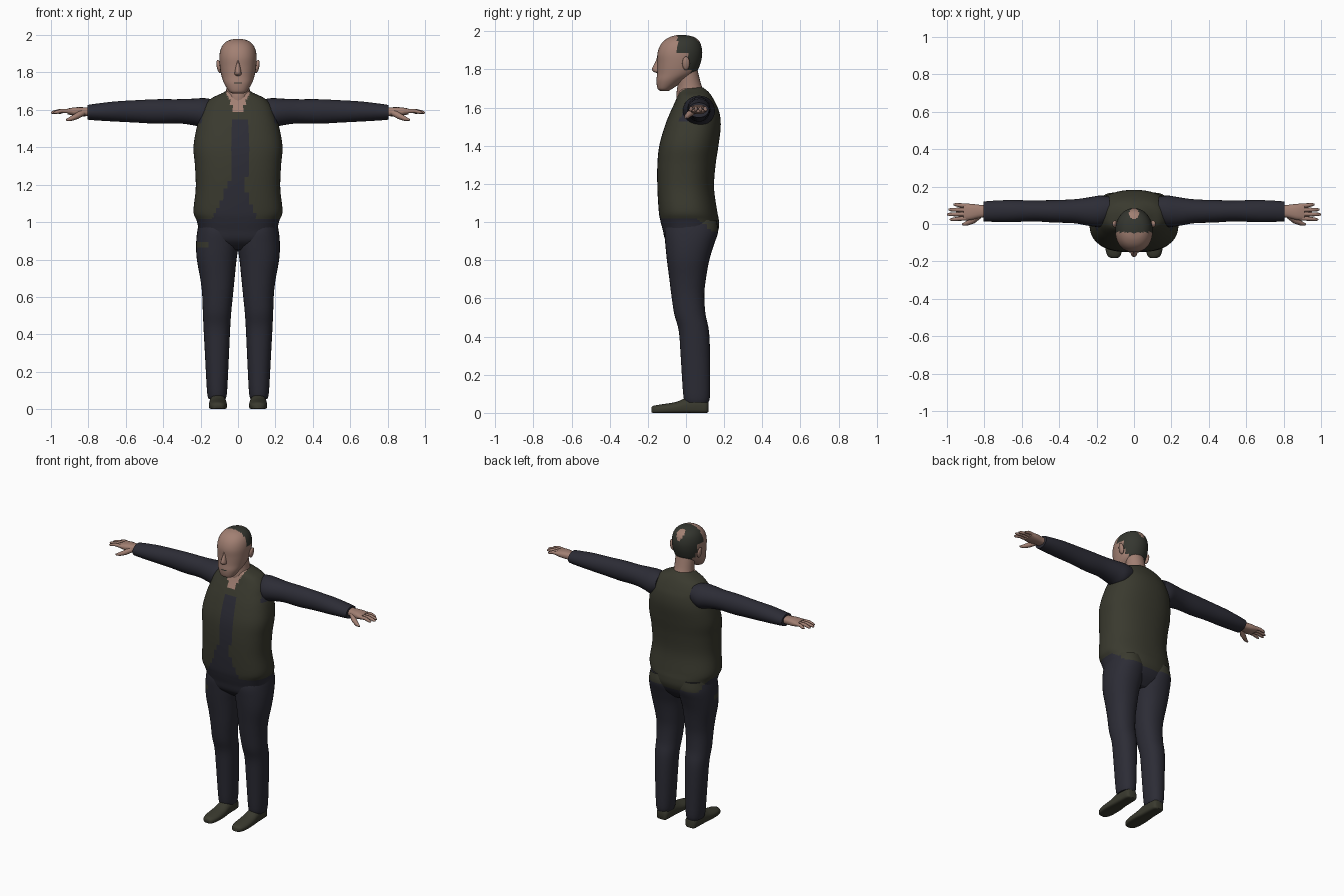
import bpy, bmesh, math
from mathutils import Vector


def material(name, rgb):
    m = bpy.data.materials.new(name)
    m.diffuse_color = (*rgb, 1)
    return m


SKIN, VEST, NAVY, HAIR = range(4)
MATS = [material("skin", (0.36, 0.215, 0.17)), material("vest_olive", (0.042, 0.042, 0.028)),
        material("navy_cloth", (0.025, 0.025, 0.036)), material("dark_hair", (0.035, 0.037, 0.029))]


def smooth_rings(rings, sub):
    # Catmull-Rom interpolation between the key sections
    out, n = [], len(rings)
    for i in range(n - 1):
        a, b, c, d = (rings[max(0, min(n - 1, i + k))] for k in (-1, 0, 1, 2))
        for s in range(sub):
            t = s / sub
            out.append([0.5 * (2 * q + (r - p) * t + (2 * p - 5 * q + 4 * r - w) * t * t
                               + (3 * q - p - 3 * r + w) * t ** 3) for p, q, r, w in zip(a, b, c, d)])
    return out + [list(rings[-1])]


def finish(bm, name, color):
    bmesh.ops.recalc_face_normals(bm, faces=bm.faces[:])
    for f in bm.faces:
        f.material_index = color(f.calc_center_median()) if callable(color) else color
        f.smooth = True
    me = bpy.data.meshes.new(name)
    bm.to_mesh(me)
    bm.free()
    ob = bpy.data.objects.new(name, me)
    for m in MATS:
        me.materials.append(m)
    bpy.context.collection.objects.link(ob)
    bpy.ops.object.select_all(action='DESELECT')
    ob.select_set(True)
    bpy.context.view_layer.objects.active = ob
    bpy.ops.object.shade_smooth_by_angle(angle=math.radians(50))
    return ob


def loft(name, rings, axis, color, seg=24, sub=4, side=1, front_n=2.0, back_n=2.0):
    # each ring: position along axis, then min and max of the two other axes
    bm = bmesh.new()
    loops = []
    for t, a0, a1, b0, b1 in smooth_rings(rings, sub):
        loop = []
        for k in range(seg):
            ang = 2 * math.pi * k / seg
            c, s = math.cos(ang), math.sin(ang)
            e = 2 / (front_n if s < 0 else back_n)
            a = (a0 + a1) / 2 + (a1 - a0) / 2 * math.copysign(abs(c) ** e, c)
            b = (b0 + b1) / 2 + (b1 - b0) / 2 * math.copysign(abs(s) ** e, s)
            p = {'X': (t, a, b), 'Y': (a, t, b), 'Z': (a, b, t)}[axis]
            loop.append(bm.verts.new((p[0] * side, p[1], p[2])))
        loops.append(loop)
    for l0, l1 in zip(loops, loops[1:]):
        for k in range(seg):
            j = (k + 1) % seg
            bm.faces.new((l0[k], l0[j], l1[j], l1[k]))
    bm.faces.new(loops[0])
    bm.faces.new(loops[-1])
    return finish(bm, name, color)


def sym(rows):
    # (z, half width, front, back) to full ring
    return [(z, -w, w, f, b) for z, w, f, b in rows]


def hem(p):
    # lower edge of the vest dips at the back
    return 1.015 - 0.07 * max(0, min(1, (p.y - 0.06) / 0.09))


def torso_color(p):
    x, z = p.x, p.z
    if p.y < 0.02:
        if z > 1.58 and abs(x) < 0.012 + 0.45 * (z - 1.58):
            return SKIN
        if 1.25 < z < 1.545 and -0.035 < x < 0.05:
            return NAVY
        if z <= 1.25:
            d = max(0, 1.22 - z)
            if -0.045 - 0.45 * d < x < 0.025 + 0.38 * d:
                return NAVY
    if z > 1.53 and abs(x) > 0.165 + 0.25 * (1.66 - z):
        return NAVY
    return VEST if z > hem(p) else NAVY


# Torso with waistcoat, shirt strip and open collar
loft("torso", sym([
    (0.85, 0.15, -0.05, 0.09), (0.90, 0.205, -0.105, 0.14), (0.96, 0.21, -0.122, 0.17),
    (1.01, 0.222, -0.135, 0.172), (1.06, 0.238, -0.143, 0.163), (1.18, 0.226, -0.15, 0.147),
    (1.30, 0.23, -0.15, 0.155), (1.40, 0.238, -0.14, 0.17), (1.50, 0.222, -0.112, 0.182),
    (1.57, 0.20, -0.085, 0.176), (1.62, 0.18, -0.062, 0.157), (1.66, 0.145, -0.045, 0.135),
    (1.685, 0.095, -0.035, 0.115), (1.705, 0.055, -0.025, 0.09)]),
    'Z', torso_color, seg=80, sub=6, front_n=2.7, back_n=2.2)

# Neck
loft("neck", sym([(1.60, 0.06, -0.045, 0.10), (1.67, 0.066, -0.05, 0.10),
                  (1.72, 0.062, -0.045, 0.08), (1.80, 0.062, -0.05, 0.06)]), 'Z', SKIN)


def head_color(p):
    if p.y < -0.1 and abs(p.x) < 0.02 and 1.738 < p.z < 1.748:
        return HAIR                               # mouth line
    if (p.x ** 2 + (p.y - 0.055) ** 2) < 0.027 ** 2 and p.z > 1.88:
        return SKIN                               # bald spot
    if p.y > -0.045 and p.z > 1.885 or p.y > 0.012 and p.z > 1.80 or p.y > 0.025 and p.z > 1.77:
        return HAIR
    return SKIN


# Head
loft("head", sym([
    (1.688, 0.03, -0.135, -0.09), (1.70, 0.048, -0.149, -0.07), (1.74, 0.073, -0.155, -0.01),
    (1.78, 0.088, -0.151, 0.05), (1.83, 0.097, -0.15, 0.075), (1.88, 0.10, -0.15, 0.085),
    (1.92, 0.094, -0.138, 0.081), (1.95, 0.079, -0.116, 0.068), (1.97, 0.054, -0.085, 0.042),
    (1.98, 0.018, -0.05, 0.0)]), 'Z', head_color, seg=48, sub=6, front_n=2.2)

# Nose
loft("nose", sym([(1.782, 0.008, -0.155, -0.13), (1.79, 0.019, -0.173, -0.12),
                  (1.805, 0.017, -0.178, -0.12), (1.84, 0.011, -0.16, -0.12),
                  (1.87, 0.006, -0.15, -0.12)]), 'Z', SKIN, seg=12, sub=2)


def limb_tube(name, points, radii, side, color=SKIN, seg=8):
    # round tapered tube through points, used for fingers
    bm = bmesh.new()
    loops = []
    pts = [Vector((p[0] * side, p[1], p[2])) for p in points]
    for i, p in enumerate(pts):
        d = (pts[min(i + 1, len(pts) - 1)] - pts[max(i - 1, 0)]).normalized()
        u = d.cross(Vector((0, 0, 1))).normalized()
        v = d.cross(u)
        loops.append([bm.verts.new(p + radii[i] * (u * math.cos(2 * math.pi * k / seg)
                      + v * math.sin(2 * math.pi * k / seg))) for k in range(seg)])
    for l0, l1 in zip(loops, loops[1:]):
        for k in range(seg):
            bm.faces.new((l0[k], l0[(k + 1) % seg], l1[(k + 1) % seg], l1[k]))
    bm.faces.new(loops[0])
    bm.faces.new(loops[-1])
    finish(bm, name, color)


def leg_color(p):
    if p.x < -0.165 and p.y < 0.02 and 0.87 < p.z < 0.9:
        return VEST                               # small pocket patch
    return VEST if p.z > hem(p) else NAVY


for side, tag in ((-1, "right"), (1, "left")):
    # Ear
    bm = bmesh.new()
    bmesh.ops.create_uvsphere(bm, u_segments=12, v_segments=8, radius=1)
    for v in bm.verts:
        v.co = Vector((side * (0.102 + 0.012 * v.co.x + 0.006 * v.co.z),
                       0.0 + 0.02 * v.co.y, 1.832 + 0.036 * v.co.z))
    finish(bm, tag + "_ear", SKIN)

    # Trouser leg
    loft(tag + "_trouser_leg", [
        (0.055, 0.066, 0.158, -0.005, 0.118), (0.10, 0.058, 0.166, -0.015, 0.126),
        (0.30, 0.048, 0.177, -0.028, 0.126), (0.43, 0.042, 0.184, -0.038, 0.12),
        (0.52, 0.036, 0.188, -0.062, 0.102), (0.62, 0.026, 0.192, -0.077, 0.096),
        (0.70, 0.018, 0.202, -0.087, 0.104), (0.80, 0.008, 0.22, -0.10, 0.122),
        (0.88, -0.004, 0.224, -0.108, 0.146), (0.95, -0.004, 0.218, -0.112, 0.168),
        (1.01, 0.02, 0.205, -0.10, 0.16)], 'Z', leg_color, seg=32, sub=5, side=side,
        front_n=2.2, back_n=2.2)

    # Shoe
    loft(tag + "_shoe", [
        (-0.182, 0.088, 0.122, 0.003, 0.028), (-0.168, 0.072, 0.142, 0.0, 0.038),
        (-0.12, 0.06, 0.155, 0.0, 0.046), (-0.05, 0.06, 0.155, 0.0, 0.058),
        (0.0, 0.064, 0.152, 0.0, 0.078), (0.06, 0.066, 0.15, 0.0, 0.085),
        (0.105, 0.07, 0.146, 0.0, 0.075), (0.117, 0.085, 0.132, 0.004, 0.06)],
        'Y', VEST, seg=20, sub=3, side=side, front_n=5.0)

    # Sleeve
    loft(tag + "_sleeve", [
        (0.13, 0.01, 0.145, 1.53, 1.655), (0.18, -0.015, 0.152, 1.505, 1.663),
        (0.24, -0.01, 0.143, 1.518, 1.66), (0.32, 0.004, 0.132, 1.528, 1.657),
        (0.43, 0.008, 0.128, 1.526, 1.657), (0.54, 0.014, 0.126, 1.532, 1.652),
        (0.66, 0.01, 0.128, 1.538, 1.645), (0.76, 0.012, 0.124, 1.544, 1.633),
        (0.805, 0.014, 0.12, 1.548, 1.626)], 'X', NAVY, seg=28, sub=4, side=side)

    # Palm
    loft(tag + "_palm", [
        (0.77, 0.038, 0.10, 1.568, 1.612), (0.82, 0.034, 0.102, 1.566, 1.614),
        (0.87, 0.022, 0.108, 1.568, 1.614), (0.912, 0.02, 0.108, 1.577, 1.607)],
        'X', SKIN, seg=20, sub=3, side=side, front_n=2.6, back_n=2.6)

    # Fingers and thumb
    for finger, y0, y1, tip in (("index", 0.031, 0.024, 0.985), ("middle", 0.053, 0.051, 1.0),
                                ("ring", 0.075, 0.077, 0.992), ("little", 0.097, 0.104, 0.965)):
        mid = (0.9 + tip) / 2
        limb_tube(f"{tag}_{finger}_finger", [(0.885, y0, 1.593), (mid, (y0 + y1) / 2, 1.595),
                  (tip - 0.012, y1, 1.587), (tip, y1, 1.584)], [0.012, 0.011, 0.009, 0.004], side)
    limb_tube(tag + "_thumb", [(0.83, 0.045, 1.585), (0.862, 0.018, 1.567), (0.895, 0.003, 1.552),
              (0.918, -0.003, 1.546)], [0.018, 0.017, 0.012, 0.005], side)
